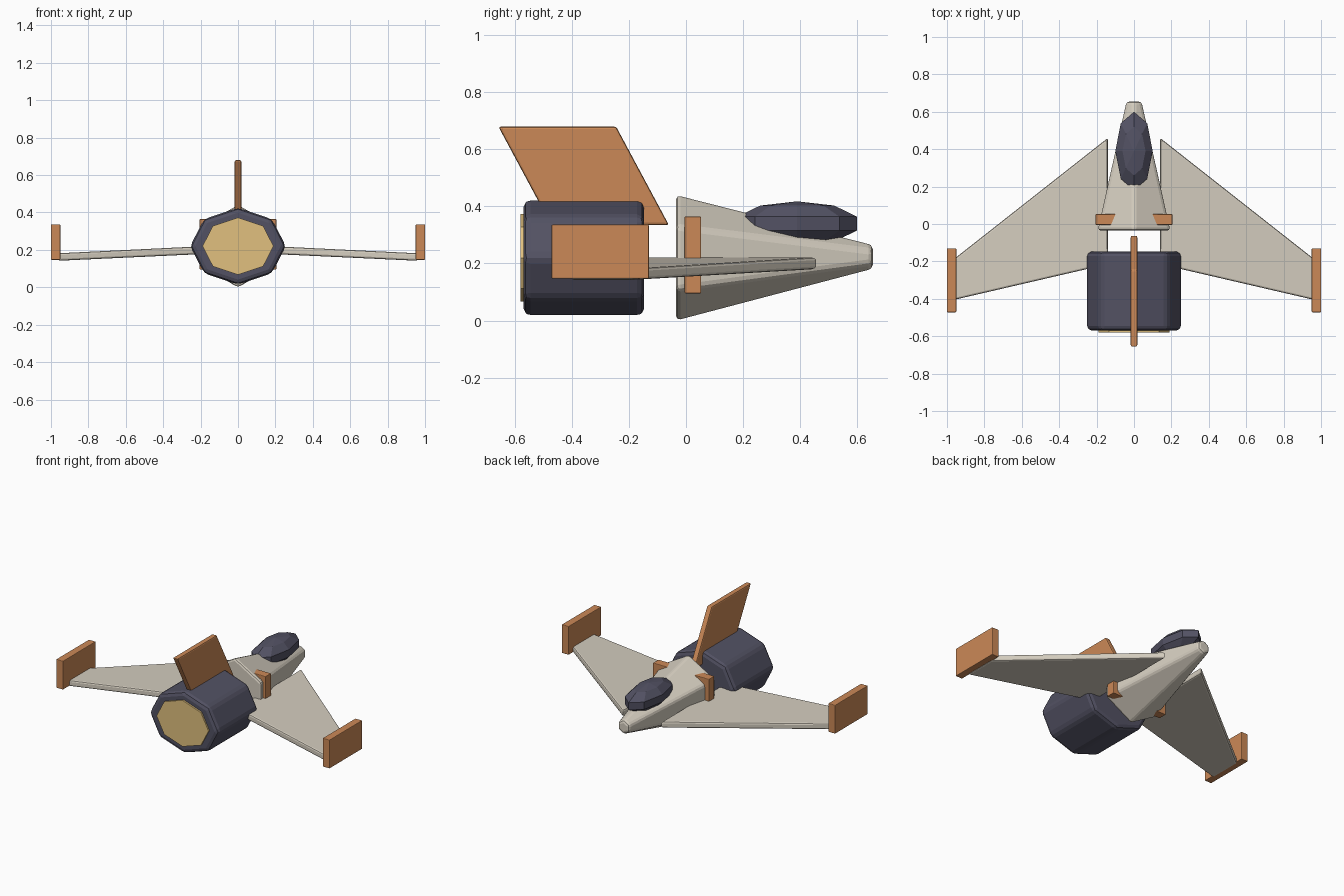
import bpy, bmesh
from math import sin, cos, pi
from mathutils import Matrix

if "Cube" in bpy.data.objects:
    bpy.data.objects.remove(bpy.data.objects["Cube"])


def material(name, rgb):
    m = bpy.data.materials.new(name)
    m.diffuse_color = (*rgb, 1)
    m.use_nodes = True
    m.node_tree.nodes["Principled BSDF"].inputs["Base Color"].default_value = m.diffuse_color
    return m


HULL = material("hull_beige", (0.66, 0.61, 0.52))
DARK = material("dark_slate", (0.085, 0.083, 0.125))
TRIM = material("trim_orange", (0.60, 0.25, 0.095))
GLOW = material("nozzle_gold", (0.75, 0.53, 0.21))


def add_object(name, bm, mat, bevel=0.0, segments=2):
    bmesh.ops.recalc_face_normals(bm, faces=bm.faces)
    mesh = bpy.data.meshes.new(name)
    bm.to_mesh(mesh)
    bm.free()
    mesh.materials.append(mat)
    obj = bpy.data.objects.new(name, mesh)
    bpy.context.collection.objects.link(obj)
    if bevel:
        mod = obj.modifiers.new("edge_bevel", 'BEVEL')
        mod.width, mod.segments = bevel, segments
        mod.limit_method = 'ANGLE'
    return obj


def loft(name, a, b, mat, bevel=0.0, segments=2):
    """Closed solid between two matching outlines."""
    bm = bmesh.new()
    va = [bm.verts.new(p) for p in a]
    vb = [bm.verts.new(p) for p in b]
    n = len(va)
    bm.faces.new(va)
    bm.faces.new(vb)
    for i in range(n):
        j = (i + 1) % n
        bm.faces.new((va[i], va[j], vb[j], vb[i]))
    return add_object(name, bm, mat, bevel, segments)


def ring(n, rx, rz, y, z=0.22):
    """Polygon facing along y with a corner at the top."""
    angles = [pi / 2 + 2 * pi * i / n for i in range(n)]
    return [(rx * cos(t), y, z + rz * sin(t)) for t in angles]


def plate(name, profile, x0, x1, mat, bevel):
    """Side profile (y, z) extruded across x."""
    return loft(name, [(x0, y, z) for y, z in profile],
                [(x1, y, z) for y, z in profile], mat, bevel)


def rect(y0, y1, z0, z1):
    return [(y0, z0), (y1, z0), (y1, z1), (y0, z1)]


# Six-sided tapering fuselage
loft("fuselage", ring(6, 0.224, 0.224, -0.035), ring(6, 0.046, 0.046, 0.655, 0.223),
     HULL, 0.016)

# Faceted canopy
bm = bmesh.new()
bmesh.ops.create_uvsphere(bm, u_segments=8, v_segments=5, radius=1,
                          matrix=Matrix.Translation((0, 0.39, 0.34))
                          @ Matrix.Diagonal((0.105, 0.221, 0.078, 1)))
add_object("canopy", bm, DARK)

# Engine drum and nozzle disc
loft("engine", ring(8, 0.256, 0.205, -0.57), ring(8, 0.256, 0.205, -0.147), DARK, 0.025)
loft("nozzle", ring(8, 0.19, 0.153, -0.58), ring(8, 0.19, 0.153, -0.5), GLOW)

# Swept tail fin
plate("tail_fin", [(-0.658, 0.68), (-0.245, 0.68), (-0.06, 0.335), (-0.473, 0.335)],
      -0.018, 0.018, TRIM, 0.008)

# Mirrored wings, winglets and side blocks
for side, s in (("left", -1), ("right", 1)):
    root = [(s * 0.14, y, z) for y, z in rect(-0.215, 0.46, 0.18, 0.222)]
    tip = [(s * 0.96, y, z) for y, z in rect(-0.405, -0.185, 0.142, 0.182)]
    loft(side + "_wing", root, tip, HULL, 0.01)
    plate(side + "_winglet", rect(-0.472, -0.13, 0.147, 0.336),
          s * 0.95, s * 1.0, TRIM, 0.004)
    plate(side + "_side_block", rect(-0.005, 0.053, 0.095, 0.365),
          s * 0.08, s * 0.205, TRIM, 0.004)
